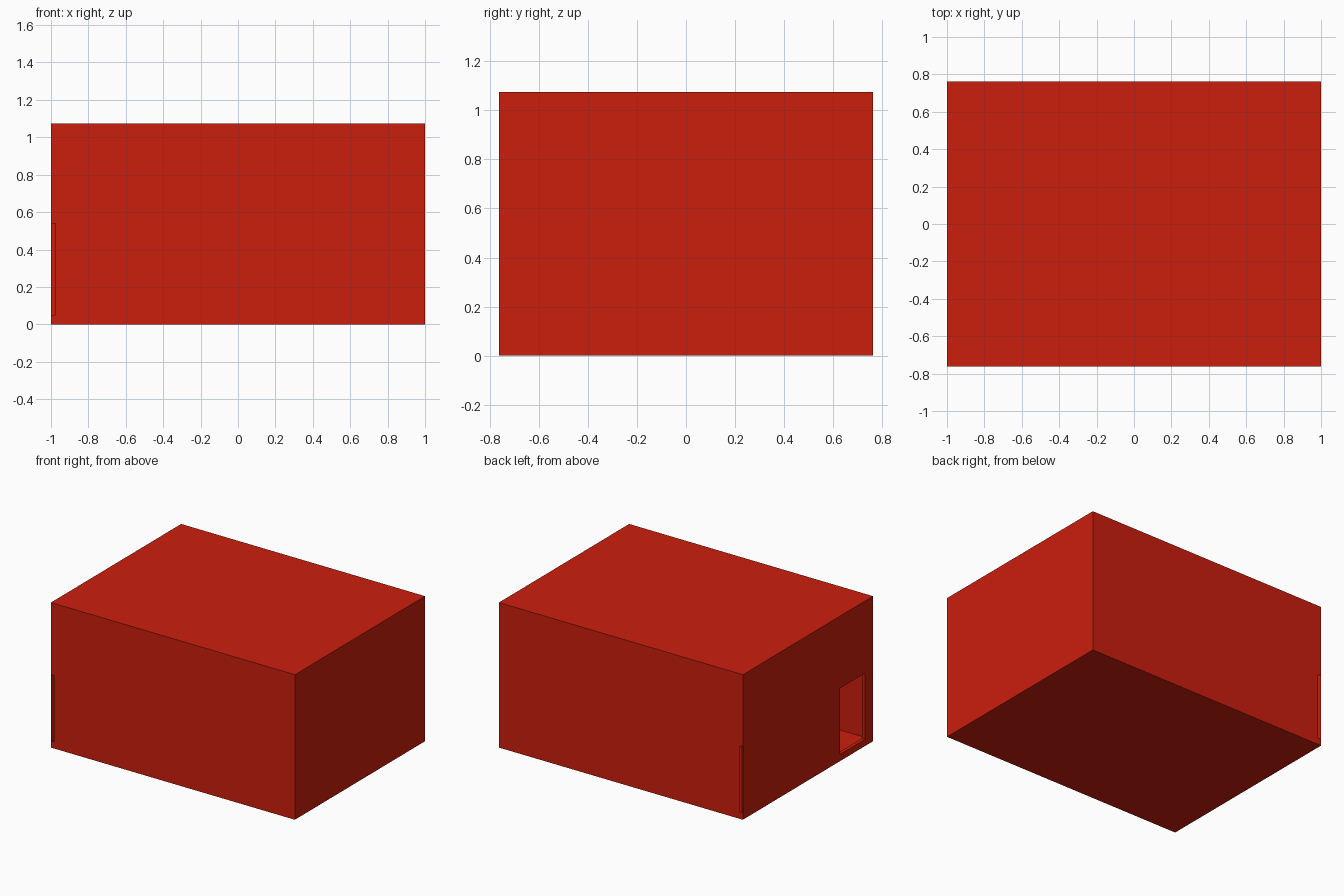
import bpy, bmesh

if "Cube" in bpy.data.objects:
    bpy.data.objects.remove(bpy.data.objects["Cube"])

X, Y, H, T = 1.0, 0.762, 1.075, 0.025      # half length, half depth, height, wall thickness
Z0, Z1 = 0.05, 0.54                        # window sill and head
Y0, Y1 = -0.67, -0.375                     # window sides
bm = bmesh.new()


def panel(axis, pos, us, vs, hole=None, flip=False):
    """Flat panel at axis=pos, cut into cells by us and vs, with one cell left open."""
    for i in range(len(us) - 1):
        for j in range(len(vs) - 1):
            if (i, j) == hole:
                continue
            loop = [(us[i], vs[j]), (us[i + 1], vs[j]),
                    (us[i + 1], vs[j + 1]), (us[i], vs[j + 1])]
            verts = []
            for u, v in loop:
                co = [u, v]
                co.insert(axis, pos)
                verts.append(bm.verts.new(co))
            bm.faces.new(verts[::-1] if flip else verts)


# Outer skin: window in the left side, narrow open slots at the left end of front and back
slot_x = (-X, -X + T, X)
slot_z = (0, Z0, Z1, H)
panel(0, -X, (-Y, Y0, Y1, Y), slot_z, hole=(1, 1), flip=True)
panel(0, X, (-Y, Y), (0, H))
panel(1, -Y, slot_x, slot_z, hole=(0, 1))
panel(1, Y, slot_x, slot_z, hole=(0, 1), flip=True)
panel(2, 0, (-X, X), (-Y, Y), flip=True)
panel(2, H, (-X, X), (-Y, Y))

# Inner skin, facing the hollow
ix, iy, iz = X - T, Y - T, H - T
panel(0, -ix, (-iy, Y0, Y1, iy), (T, Z0, Z1, iz), hole=(1, 1))
panel(0, ix, (-iy, iy), (T, iz), flip=True)
panel(1, -iy, (-ix, ix), (T, iz), flip=True)
panel(1, iy, (-ix, ix), (T, iz))
panel(2, T, (-ix, ix), (-iy, iy))
panel(2, iz, (-ix, ix), (-iy, iy), flip=True)

# Window reveal through the wall
panel(1, Y0, (-X, -ix), (Z0, Z1), flip=True)
panel(1, Y1, (-X, -ix), (Z0, Z1))
panel(2, Z0, (-X, -ix), (Y0, Y1))
panel(2, Z1, (-X, -ix), (Y0, Y1), flip=True)

bmesh.ops.remove_doubles(bm, verts=bm.verts, dist=0.0001)
mesh = bpy.data.meshes.new("hollow_box")
bm.to_mesh(mesh)
bm.free()
box = bpy.data.objects.new("hollow_box", mesh)
bpy.context.collection.objects.link(box)

red = bpy.data.materials.new("red")
red.diffuse_color = (0.6, 0.013, 0.004, 1)
red.use_nodes = True
red.node_tree.nodes["Principled BSDF"].inputs["Base Color"].default_value = red.diffuse_color
mesh.materials.append(red)
